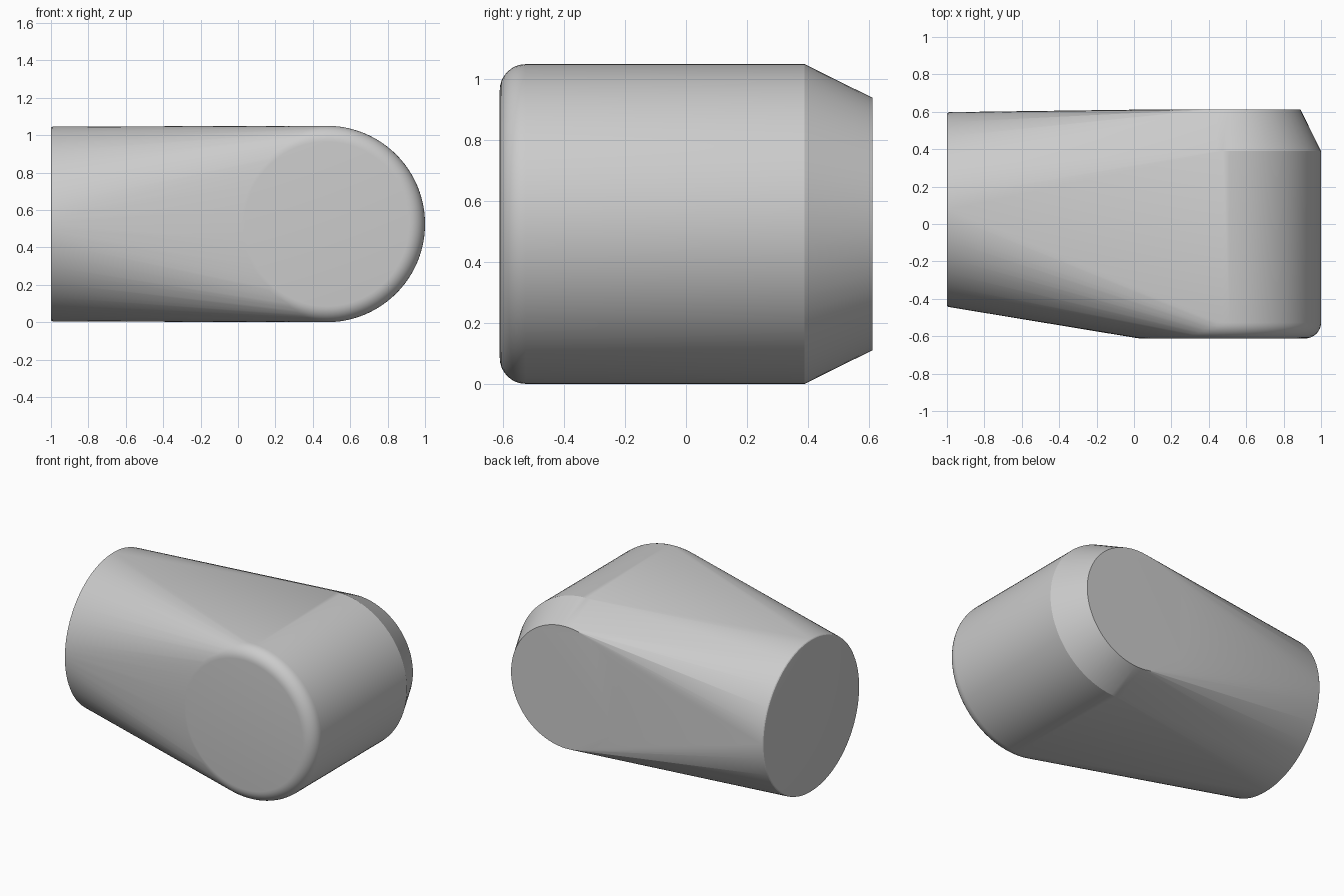
import bpy, bmesh
from math import sin, cos, pi, radians
from mathutils import Vector

cube = bpy.data.objects.get("Cube")
if cube:
    bpy.data.objects.remove(cube, do_unlink=True)

SEGMENTS = 96
MID_Z = 0.525

# One grey finish for the whole body
grey = bpy.data.materials.new("plain grey")
grey.use_nodes = True
colour = (0.6, 0.6, 0.6, 1)
grey.diffuse_color = colour
grey.node_tree.nodes["Principled BSDF"].inputs["Base Color"].default_value = colour


def add_ring(bm, centre, u, v, radius):
    """Add a circle of loose points in the plane of u and v."""
    for i in range(SEGMENTS):
        a = 2 * pi * i / SEGMENTS
        bm.verts.new(centre + radius * (cos(a) * u + sin(a) * v))


def fillet(position, radius, size, steps):
    """Quarter-round profile as (position along axis, radius) pairs."""
    angles = [pi / 2 * i / steps for i in range(steps + 1)]
    return [(position + size * (1 - cos(a)), radius - size * (1 - sin(a))) for a in angles]


X, Y, Z = Vector((1, 0, 0)), Vector((0, 1, 0)), Vector((0, 0, 1))
bm = bmesh.new()

# Rounded end: drum along y, filleted at the front, chamfered at the back
drum = fillet(-0.612, 0.525, 0.085, 8) + [(0.39, 0.525), (0.612, 0.415)]
for y, r in drum:
    add_ring(bm, Vector((0.475, y, MID_Z)), X, Z, r)

# Flat end: disc facing -x with a slightly eased rim
for x, r in fillet(-1, 0.521, 0.012, 3):
    add_ring(bm, Vector((x, 0.077, MID_Z)), Y, Z, r)

# Stretch one skin over both ends
hull = bmesh.ops.convex_hull(bm, input=bm.verts)
bmesh.ops.delete(bm, geom=[v for v in bm.verts if not v.link_faces], context="VERTS")
bmesh.ops.dissolve_limit(bm, angle_limit=radians(0.1), verts=bm.verts, edges=bm.edges)
bmesh.ops.recalc_face_normals(bm, faces=bm.faces)

mesh = bpy.data.meshes.new("tapered_body")
bm.to_mesh(mesh)
bm.free()
mesh.materials.append(grey)
body = bpy.data.objects.new("tapered_body", mesh)
bpy.context.collection.objects.link(body)

bpy.ops.object.select_all(action="DESELECT")
body.select_set(True)
bpy.context.view_layer.objects.active = body
bpy.ops.object.shade_smooth_by_angle(angle=radians(20))
